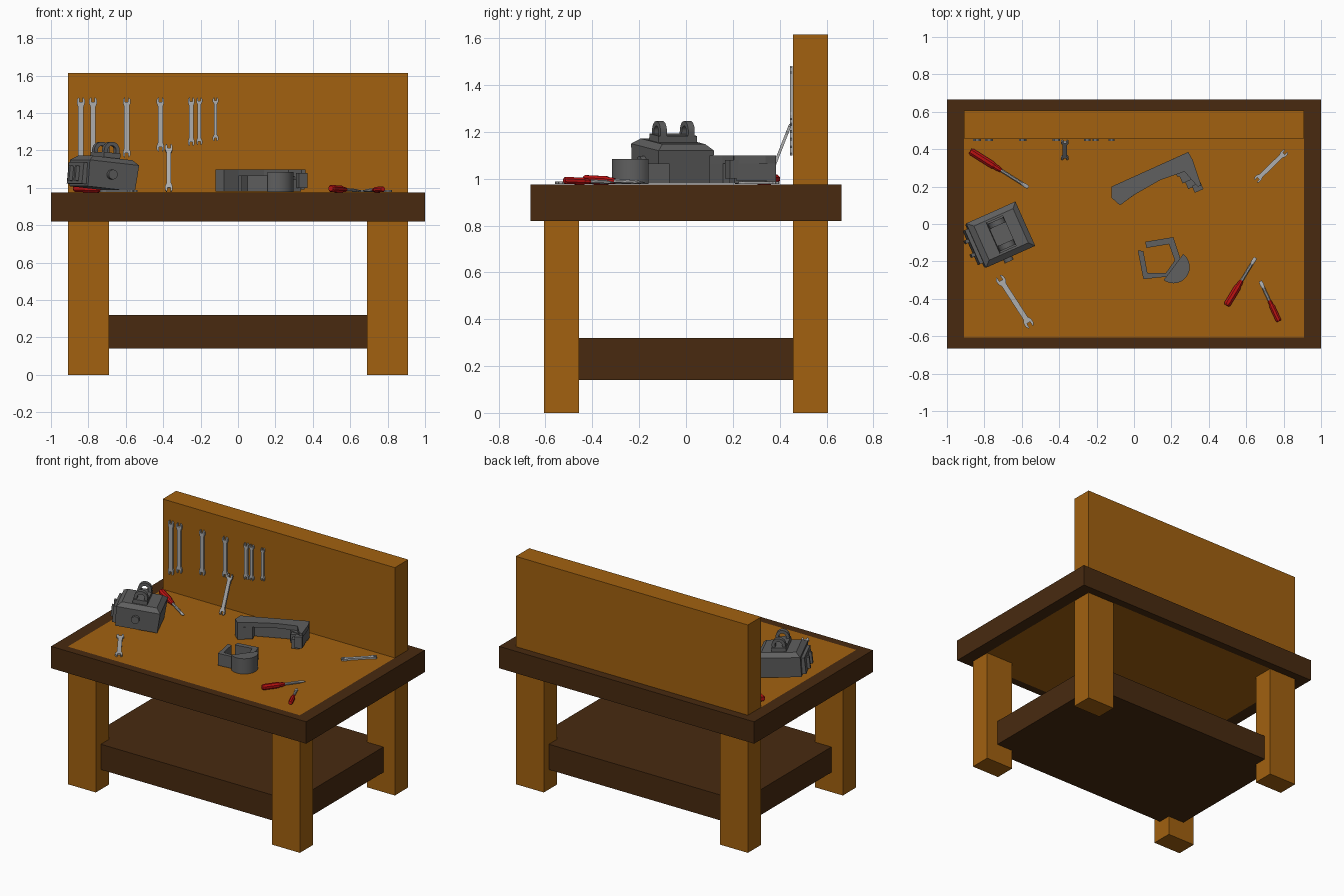
import bpy, bmesh
from math import radians, sin, cos, pi
from mathutils import Matrix, Vector

if "Cube" in bpy.data.objects:
    bpy.data.objects.remove(bpy.data.objects["Cube"])

I = Matrix.Identity(4)


def material(name, r, g, b):
    m = bpy.data.materials.new(name)
    m.diffuse_color = (r, g, b, 1)
    m.use_nodes = True
    m.node_tree.nodes["Principled BSDF"].inputs["Base Color"].default_value = m.diffuse_color
    return m


OAK = material("oak", .36, .12, .005)
WALNUT = material("walnut", .065, .023, .005)
STEEL = material("steel", .42, .42, .42)
IRON = material("iron", .115, .115, .115)
RED = material("red_plastic", .5, .006, .006)


def finish(name, bm, mat, matrix=I, smooth=False):
    bmesh.ops.recalc_face_normals(bm, faces=bm.faces)
    me = bpy.data.meshes.new(name)
    bm.to_mesh(me)
    bm.free()
    me.materials.append(mat)
    if smooth:
        for p in me.polygons:
            p.use_smooth = True
        me.set_sharp_from_angle(angle=radians(35))
    ob = bpy.data.objects.new(name, me)
    bpy.context.collection.objects.link(ob)
    ob.matrix_world = matrix
    return ob


def loft(name, rings, mat, matrix=I, smooth=False):
    """Skin a list of equal-length vertex rings and cap both ends."""
    bm = bmesh.new()
    vs = [[bm.verts.new(p) for p in r] for r in rings]
    n = len(vs[0])
    for a, b in zip(vs, vs[1:]):
        for i in range(n):
            j = (i + 1) % n
            bm.faces.new((a[i], a[j], b[j], b[i]))
    bm.faces.new(vs[0])
    bm.faces.new(vs[-1])
    return finish(name, bm, mat, matrix, smooth)


def prism(name, pts, z0, z1, mat, matrix=I, smooth=False):
    return loft(name, [[(x, y, z) for x, y in pts] for z in (z0, z1)], mat, matrix, smooth)


def box(name, x0, x1, y0, y1, z0, z1, mat, matrix=I):
    return prism(name, [(x0, y0), (x1, y0), (x1, y1), (x0, y1)], z0, z1, mat, matrix)


def rect(hx, hy, z):
    return [(-hx, -hy, z), (hx, -hy, z), (hx, hy, z), (-hx, hy, z)]


def arc(cx, cy, r, a0, a1, n):
    return [(cx + r * cos(radians(a0 + (a1 - a0) * i / n)),
             cy + r * sin(radians(a0 + (a1 - a0) * i / n))) for i in range(n + 1)]


def frame(p, q, normal):
    """Matrix centred between p and q, local x along p->q, local z near normal."""
    p, q = Vector(p), Vector(q)
    x = (q - p).normalized()
    y = Vector(normal).cross(x).normalized()
    m = Matrix((x, y, x.cross(y))).transposed().to_4x4()
    m.translation = (p + q) / 2
    return m, (q - p).length


# Bench: worktop panel in a dark rim, legs, shelf and back board
box("worktop_panel", -.91, .91, -.607, .607, .82, .975, OAK)
for s, side in ((-1, "low"), (1, "high")):
    box("rim_long_" + side, -1, 1, *sorted((s * .607, s * .665)), .82, .975, WALNUT)
    box("rim_short_" + side, *sorted((s * .91, s)), -.607, .607, .82, .975, WALNUT)
    for t in (-1, 1):
        box("leg", *sorted((s * .69, s * .91)), *sorted((t * .457, t * .607)), 0, .82, OAK)
box("shelf", -.82, .82, -.55, .55, .14, .32, WALNUT)
box("back_board", -.91, .91, .457, .607, .975, 1.615, OAK)


# Open-ended spanners
def spanner(p, q, normal=(0, 0, 1), h=.021, w=.014):
    m, length = frame(p, q, normal)
    e = length / 2
    half = [(e - 2.3 * h, w), (e - 1.5 * h, h), (e - .5 * h, h),
            (e, .65 * h), (e, .42 * h), (e - 1.1 * h, .4 * h)]
    end = half + [(x, -y) for x, y in reversed(half)]
    prism("spanner", end + [(-x, -y) for x, y in end], -.006, .006, STEEL, m)


for x, z, h, w in ((-.84, 1.10, .021, .015), (-.775, 1.13, .021, .014),
                   (-.595, 1.163, .02, .014), (-.415, 1.195, .02, .013),
                   (-.25, 1.225, .018, .012), (-.207, 1.23, .016, .009),
                   (-.12, 1.25, .015, .008)):
    spanner((x, .449, z), (x, .449, 1.482), (0, -1, 0), h, w)
spanner((-.37, .347, .98), (-.37, .446, 1.232), (0, -1, .4), .02, .013)
spanner((.65, .23, .983), (.815, .39, .983), h=.018, w=.012)
spanner((-.725, -.28, .983), (-.55, -.55, .983), h=.024, w=.014)


# Screwdrivers: faceted handle, slim shaft, flattened tip
def screwdriver(p, q, share, r):
    m, length = frame((*p, .977 + r), (*q, .984), (0, 0, 1))
    a, b = -length / 2, length / 2
    c = a + share * length

    def ring(x, ry, rz):
        return [(x, ry * cos(pi / 4 * i + pi / 8), rz * sin(pi / 4 * i + pi / 8))
                for i in range(8)]

    span = c - a
    loft("screwdriver_handle",
         [ring(a + t * span, k * r, k * r) for t, k in
          ((0, .75), (.06, 1), (.72, 1), (.8, .75), (.9, .75), (1, .55))], RED, m)
    loft("screwdriver_shaft", [ring(c - .005, .009, .009), ring(b - .04, .009, .009),
                               ring(b - .02, .012, .005), ring(b, .009, .002)], STEEL, m)


screwdriver((-.875, .39), (-.565, .195), .53, .021)
screwdriver((.495, -.435), (.65, -.18), .52, .02)
screwdriver((.775, -.52), (.675, -.305), .52, .016)

# Tilted iron housing with lifting lugs, knob and side bracket
M = (Matrix.Translation((-.72, -.06, 1.06)) @ Matrix.Rotation(radians(24), 4, 'Z')
     @ Matrix.Rotation(radians(6), 4, 'Y'))
loft("housing", [rect(.138, .122, -.066), rect(.145, .13, .075), rect(.115, .1, .1)], IRON, M)
box("housing_plate", -.048, .048, -.09, .09, .095, .128, IRON, M)
lug = [(.045, 0)] + arc(0, .018, .045, 0, 180, 14) + [(-.045, 0), (-.024, 0)]
lug += arc(0, .018, .024, 180, 0, 14) + [(.024, 0)]
UP = Matrix.Rotation(pi / 2, 4, 'X')
for v in (-.065, .065):
    prism("lifting_lug", lug, -.015, .015, IRON,
          M @ Matrix.Translation((0, v, .124)) @ UP, True)
prism("housing_knob", arc(0, 0, .026, 0, 345, 23), 0, .03, IRON,
      M @ Matrix.Translation((-.01, -.12, .01)) @ UP, True)
for v in (-.05, .03):
    box("bracket_arm", -.185, -.13, v, v + .02, -.04, .04, IRON, M)
box("bracket_plate", -.165, -.13, -.1, .1, -.055, .06, IRON, M)

# Angled iron arm: overhanging cap, thin web, end blocks and stepped jaw
cap = [(-.12, .2), (.29, .385), (.315, .34), (.36, .205), (.34, .2), (.27, .28),
       (.14, .235), (0, .155), (-.075, .1), (-.12, .14)]
prism("arm_cap", cap, 1.065, 1.098, IRON)
prism("arm_web", [(-.12, .2), (.29, .385), (.305, .345), (-.1, .165)], .98, 1.065, IRON)
prism("arm_heel", [(-.12, .2), (-.03, .24), (.005, .158), (-.075, .1), (-.12, .14)],
      .98, 1.065, IRON)
prism("arm_head", [(.19, .34), (.29, .385), (.355, .215), (.29, .25), (.23, .255)],
      .99, 1.065, IRON)
A = Matrix.Rotation(radians(24), 4, 'Z')
for x, y, z0, z1 in ((.275, .245, 1.0, 1.06), (.305, .215, .98, 1.045), (.34, .195, 1.0, 1.08)):
    box("arm_jaw", -.025, .025, -.02, .02, z0, z1, IRON, Matrix.Translation((x, y, 0)) @ A)

# Open square clamp with a half-round pad
prism("clamp_frame", [(.02, -.14), (.05, -.295), (.19, -.28), (.25, -.19), (.21, -.07),
                      (.06, -.095), (.066, -.128), (.187, -.108), (.218, -.195),
                      (.17, -.262), (.072, -.262), (.05, -.145)], .98, 1.065, IRON)
prism("clamp_pad", arc(.211, -.23, .087, -127, 53, 20), .977, 1.085, IRON, smooth=True)
